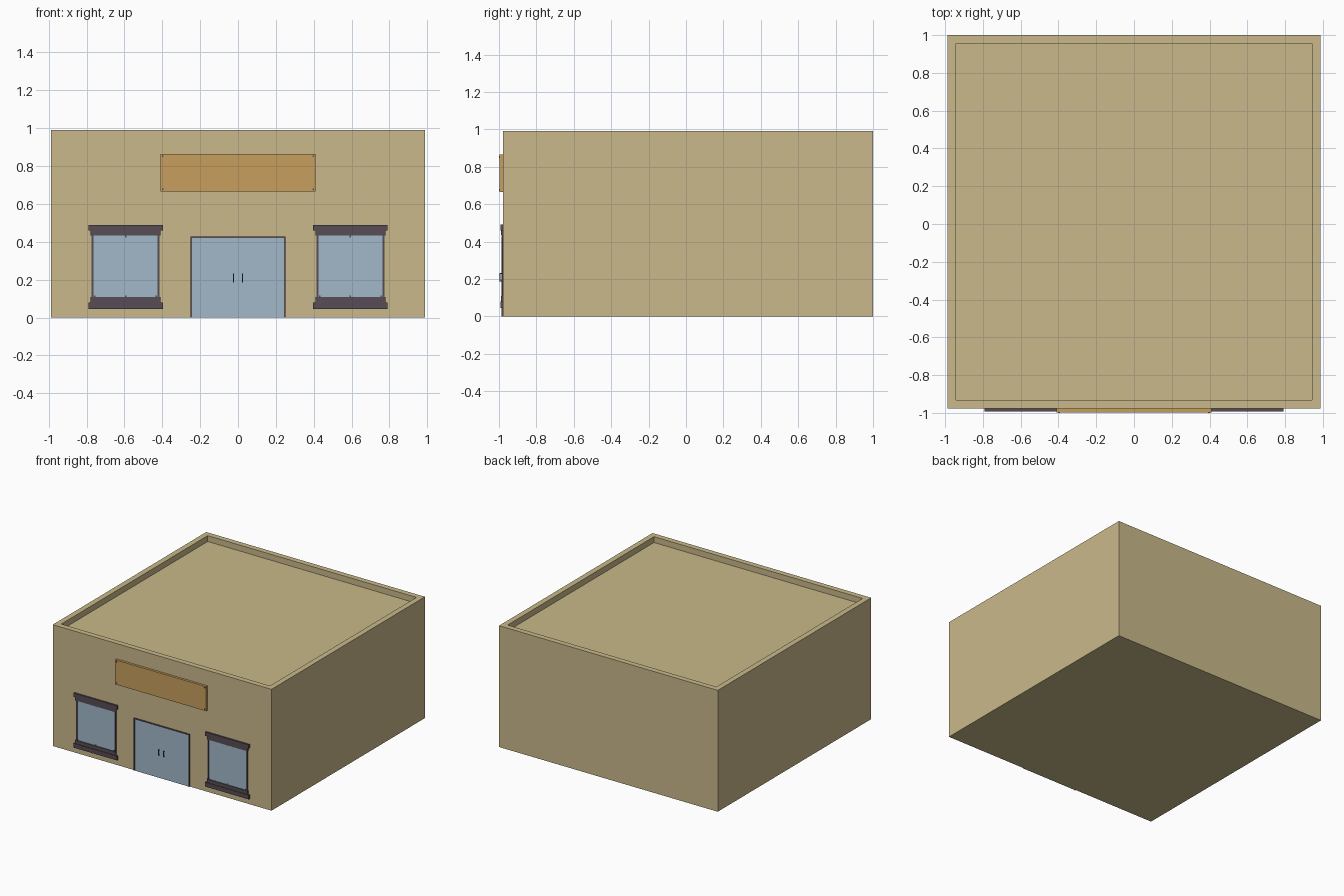
import bpy, bmesh, math
from mathutils import Matrix, Vector

if "Cube" in bpy.data.objects:
    bpy.data.objects.remove(bpy.data.objects["Cube"])


def material(name, rgb):
    m = bpy.data.materials.new(name)
    m.diffuse_color = (*rgb, 1)
    m.use_nodes = True
    m.node_tree.nodes["Principled BSDF"].inputs["Base Color"].default_value = m.diffuse_color
    return m


WALL = material("sand wall", (0.584, 0.485, 0.254))
WOOD = material("orange wood", (0.578, 0.347, 0.112))
GLASS = material("pale blue glass", (0.361, 0.485, 0.584))
TRIM = material("dark trim", (0.095, 0.074, 0.091))

FRONT = -0.978  # front wall plane


def finish(bm, name, mat):
    bmesh.ops.recalc_face_normals(bm, faces=bm.faces)
    me = bpy.data.meshes.new(name)
    bm.to_mesh(me)
    bm.free()
    me.materials.append(mat)
    ob = bpy.data.objects.new(name, me)
    bpy.context.collection.objects.link(ob)
    return ob


def add_box(bm, x0, x1, y0, y1, z0, z1):
    c = Vector(((x0 + x1) / 2, (y0 + y1) / 2, (z0 + z1) / 2))
    s = Matrix.Diagonal((x1 - x0, y1 - y0, z1 - z0, 1))
    bmesh.ops.create_cube(bm, size=1, matrix=Matrix.Translation(c) @ s)


def boxes(name, mat, *items):
    bm = bmesh.new()
    for it in items:
        add_box(bm, *it)
    return finish(bm, name, mat)


def plate(name, mat, x0, x1, z0, z1, out):
    """Box standing proud of the front wall by 'out'."""
    return boxes(name, mat, (x0, x1, FRONT - out, FRONT + 0.002, z0, z1))


# Building block with a sunken roof inside a parapet
bm = bmesh.new()
add_box(bm, -0.987, 0.987, FRONT, 1.0, 0, 0.99)
bm.normal_update()
top = [f for f in bm.faces if f.normal.z > 0.9]
bmesh.ops.inset_region(bm, faces=top, thickness=0.064)
ring_edges = [e for e in top[0].edges]
ext = bmesh.ops.extrude_discrete_faces(bm, faces=top)
for f in ext["faces"]:
    bmesh.ops.translate(bm, verts=f.verts, vec=(0, 0, -0.048))
finish(bm, "building_shell", WALL)

# Sign board with a bolt in each corner
plate("sign_board", WOOD, -0.41, 0.41, 0.665, 0.865, 0.019)
bm = bmesh.new()
for x in (-0.398, 0.398):
    for z in (0.677, 0.853):
        m = Matrix.Translation((x, FRONT - 0.0195, z)) @ Matrix.Rotation(math.pi / 2, 4, 'X')
        bmesh.ops.create_cone(bm, cap_ends=True, segments=8, radius1=0.005,
                              radius2=0.005, depth=0.005, matrix=m)
finish(bm, "sign_bolts", TRIM)

# Door: glass, frame and two pull handles
plate("door_glass", GLASS, -0.243, 0.243, 0, 0.42, 0.005)
y0, y1 = FRONT - 0.009, FRONT + 0.002
boxes("door_frame", TRIM,
      (-0.251, -0.243, y0, y1, 0, 0.428),
      (0.243, 0.251, y0, y1, 0, 0.428),
      (-0.243, 0.243, y0, y1, 0.42, 0.428))
for side in (-1, 1):
    x = side * 0.023
    y = FRONT - 0.019
    boxes("door_handle", TRIM,
          (x - 0.003, x + 0.003, y, y + 0.004, 0.186, 0.232),
          (x - 0.003, x + 0.003, y + 0.004, FRONT, 0.186, 0.191),
          (x - 0.003, x + 0.003, y + 0.004, FRONT, 0.227, 0.232))

# Windows: glass, jambs, stepped lintel and sill, small glazing clips
for cx in (-0.594, 0.594):
    plate("window_glass", GLASS, cx - 0.17, cx + 0.17, 0.105, 0.438, 0.003)
    yj = FRONT - 0.007
    boxes("window_jambs", TRIM,
          (cx - 0.18, cx - 0.169, yj, y1, 0.1, 0.44),
          (cx + 0.169, cx + 0.18, yj, y1, 0.1, 0.44))
    boxes("window_lintel", TRIM,
          (cx - 0.197, cx + 0.197, FRONT - 0.014, y1, 0.459, 0.49),
          (cx - 0.184, cx + 0.184, FRONT - 0.010, y1, 0.432, 0.459))
    boxes("window_sill", TRIM,
          (cx - 0.197, cx + 0.197, FRONT - 0.014, y1, 0.045, 0.08),
          (cx - 0.184, cx + 0.184, FRONT - 0.010, y1, 0.08, 0.108))
    clips = [(0, 0.424), (0, 0.108), (-0.162, 0.108), (0.162, 0.108)]
    boxes("window_clips", TRIM,
          *[(cx + x - 0.004, cx + x + 0.004, FRONT - 0.006, FRONT, z, z + 0.008)
            for x, z in clips])
